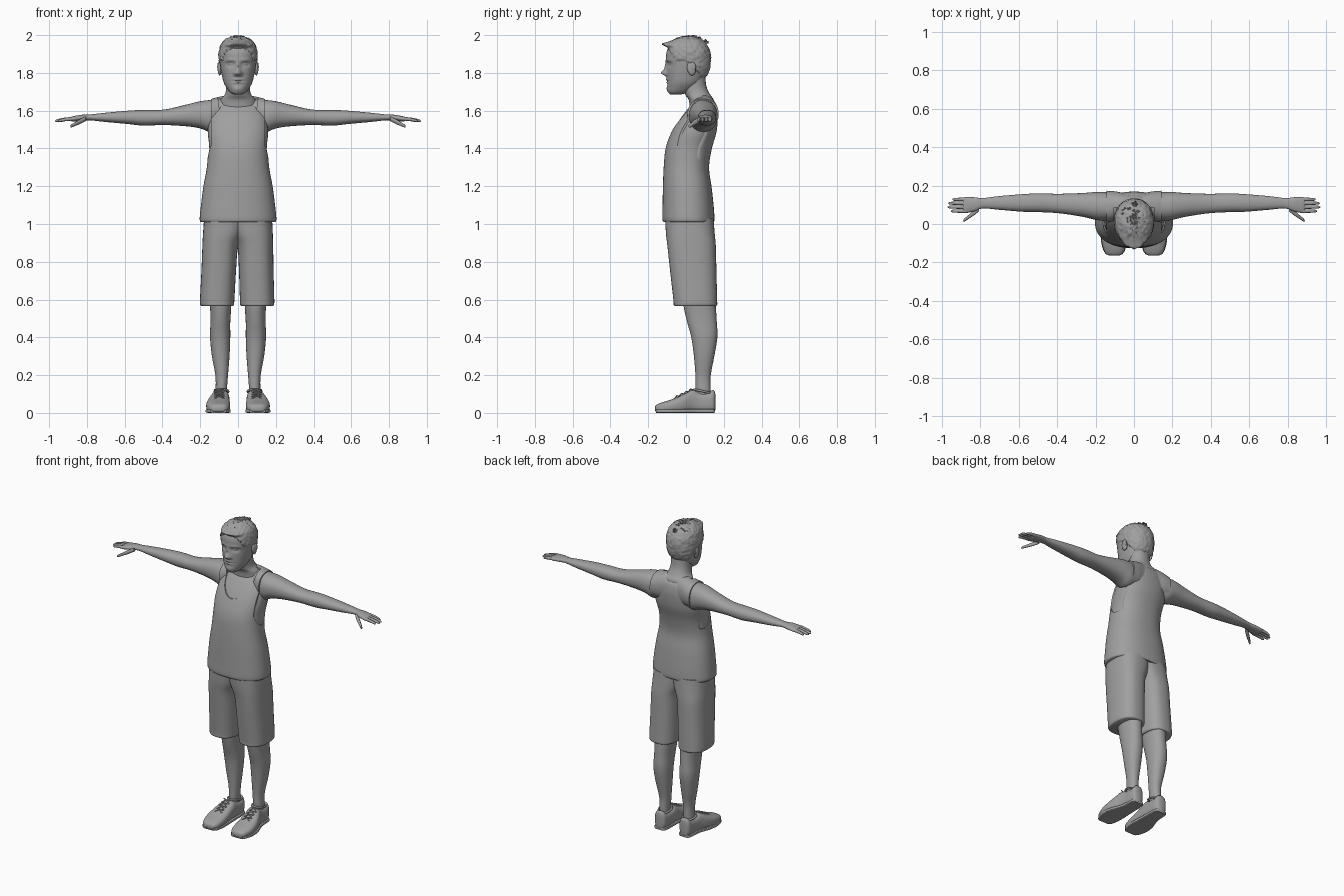
import bpy, bmesh, math, random
from mathutils import Vector, Matrix, noise

random.seed(4)
cube = bpy.data.objects.get("Cube")
if cube:
    bpy.data.objects.remove(cube, do_unlink=True)

grey = bpy.data.materials.new("plain grey")
grey.use_nodes = True
TONE = (0.35, 0.35, 0.35, 1)
grey.diffuse_color = TONE
grey.node_tree.nodes["Principled BSDF"].inputs["Base Color"].default_value = TONE
SIDES = (("left", 1), ("right", -1))


def finish(name, bm, angle=50):
    bmesh.ops.recalc_face_normals(bm, faces=bm.faces)
    mesh = bpy.data.meshes.new(name)
    bm.to_mesh(mesh)
    bm.free()
    ob = bpy.data.objects.new(name, mesh)
    bpy.context.collection.objects.link(ob)
    mesh.materials.append(grey)
    smooth(ob, angle)
    return ob


def smooth(ob, angle=50):
    bpy.ops.object.select_all(action='DESELECT')
    ob.select_set(True)
    bpy.context.view_layer.objects.active = ob
    bpy.ops.object.shade_smooth_by_angle(angle=math.radians(angle))


def spline(rows, steps):
    """Catmull-Rom through the section rows."""
    rows = [Vector(r) for r in rows]
    out = []
    for i in range(len(rows) - 1):
        a, b, c, d = (rows[max(0, min(len(rows) - 1, i + k))] for k in (-1, 0, 1, 2))
        for s in range(steps):
            t = s / steps
            out.append(b + (c - a) * (t / 2) + (a * 2 - b * 5 + c * 4 - d) * (t * t / 2)
                       + (b * 3 - a - c * 3 + d) * (t ** 3 / 2))
    return out + [rows[-1]]


def loft(name, rows, axis, side=1, n=40, steps=4, power=2.2, warp=None, angle=50):
    """Skin rounded sections; a row is position, then low and high of both cross axes."""
    bm = bmesh.new()
    rings = []
    for t, u0, u1, v0, v1 in spline(rows, steps):
        ring = []
        for k in range(n):
            c, s = math.cos(math.tau * k / n), math.sin(math.tau * k / n)
            u = (u0 + u1) / 2 + (u1 - u0) / 2 * math.copysign(abs(c) ** (2 / power), c)
            v = (v0 + v1) / 2 + (v1 - v0) / 2 * math.copysign(abs(s) ** (2 / power), s)
            p = Vector(((t, u, v), (u, t, v), (u, v, t))[axis])
            if warp:
                p = warp(p)
            p.x *= side
            ring.append(bm.verts.new(p))
        rings.append(ring)
    for a, b in zip(rings, rings[1:]):
        for k in range(n):
            bm.faces.new((a[k], a[k - 1], b[k - 1], b[k]))
    bm.faces.new(rings[0])
    bm.faces.new(rings[-1])
    return finish(name, bm, angle)


def even(rows, grow=0):
    """Rows with a half width, made symmetric in x."""
    return [(t, -h - grow, h + grow, lo - grow, hi + grow) for t, h, lo, hi in rows]


def cut(ob, centre, radii, depth, turn):
    """Cut an elliptical hole; the cutter is removed afterwards."""
    bpy.ops.mesh.primitive_cylinder_add(vertices=64, radius=1, depth=depth)
    cutter = bpy.context.object
    cutter.data.transform(Matrix.Translation(centre) @ turn @ Matrix.Diagonal((*radii, 1, 1)))
    mod = ob.modifiers.new("opening", 'BOOLEAN')
    mod.operation, mod.solver, mod.object = 'DIFFERENCE', 'EXACT', cutter
    bpy.context.view_layer.objects.active = ob
    bpy.ops.object.modifier_apply(modifier=mod.name)
    bpy.data.objects.remove(cutter, do_unlink=True)
    smooth(ob, 40)


def tube(name, points, radius):
    curve = bpy.data.curves.new(name, 'CURVE')
    curve.dimensions, curve.bevel_depth, curve.bevel_resolution = '3D', radius, 2
    sp = curve.splines.new('POLY')
    sp.points.add(len(points) - 1)
    for q, p in zip(sp.points, points):
        q.co = (*p, 1)
    curve.materials.append(grey)
    ob = bpy.data.objects.new(name, curve)
    bpy.context.collection.objects.link(ob)


# Torso, tank top and neck
TORSO = [(1.01, .195, -.118, .146), (1.025, .203, -.125, .151), (1.1, .196, -.124, .146),
         (1.2, .183, -.122, .135), (1.3, .165, -.118, .122), (1.4, .159, -.108, .137),
         (1.48, .166, -.08, .16), (1.55, .16, -.042, .168), (1.6, .142, -.005, .166),
         (1.64, .12, .03, .155), (1.66, .08, .05, .13)]
loft("torso_skin", even(TORSO[4:], -.007), 2, n=64, power=2.3)
shirt = loft("tank_top", even(TORSO), 2, n=64, power=2.3)
half = [(.143, .008, .173, 1.5, 1.662), (.1, .018, .17, 1.5, 1.673),
        (.06, .03, .163, 1.5, 1.68), (0, .04, .157, 1.5, 1.675)]
yoke = loft("tank_top_straps", [(-r[0], *r[1:]) for r in half] + half[-2::-1], 0, n=64)
across = Matrix.Rotation(math.pi / 2, 4, 'Y')
along = Matrix.Rotation(math.pi / 2, 4, 'X')
lean = Matrix.Rotation(-.2, 4, 'X')
for side in (1, -1):
    cut(shirt, (side * .343, .055, 1.5), (.16, .105), .4, lean @ across)
for part in (shirt, yoke):
    cut(part, (0, -.2, 1.67), (.105, .165), .57, along)
loft("neck", even([(1.6, .1, .02, .15), (1.655, .095, .015, .148), (1.685, .07, -.004, .128),
                   (1.73, .062, -.018, .108), (1.8, .065, -.02, .1)]), 2)

# Head with sculpted face
HEAD = [(1.685, .018, -.08, -.03), (1.695, .04, -.092, .01), (1.72, .06, -.097, .055),
        (1.75, .076, -.098, .085), (1.79, .086, -.1, .108), (1.83, .093, -.101, .122),
        (1.87, .096, -.105, .126), (1.91, .096, -.103, .122), (1.945, .086, -.088, .106),
        (1.97, .062, -.058, .078), (1.983, .03, -.02, .045), (1.985, .005, .01, .02)]
# x, z, spread in x, spread in z, push forward
BUMPS = [(0, 1.8, .012, .011, .027), (0, 1.828, .009, .02, .012), (.014, 1.793, .007, .007, .008),
         (.04, 1.846, .017, .01, -.011), (.04, 1.867, .022, .007, .004), (0, 1.765, .018, .005, .007),
         (0, 1.75, .016, .005, .006), (0, 1.757, .024, .003, -.004), (0, 1.714, .02, .012, .006)]


def face(p):
    if p.y < -.01:
        for x, z, sx, sz, push in BUMPS:
            dx, dz = (abs(p.x) - x) / sx, (p.z - z) / sz
            p.y -= push * math.exp(-(dx * dx + dz * dz) / 2)
    return p


def hairline(y):
    if y < -.075:
        return 1.935
    if y < .015:
        return 1.86
    return 1.78 if y > .06 else 1.835


def hair_shape(p):
    middle = Vector((0, .01, 1.87))
    line = sum(hairline(p.y + d * .008) for d in (-2, -1, 0, 1, 2)) / 5
    cover = max(-1, min(1, (p.z - line) / .012))
    rough = noise.noise(p * 60) * .004 if cover > 0 else 0
    out = (p - middle).normalized()
    top = max(0, min(1, (p.z - 1.93) / .05))
    p = p + out * (cover * .006 + rough + top * .003)
    dy, dz = (p.y + .1) / .035, (p.z - 1.955) / .014
    p.y -= .04 * math.exp(-dy * dy - dz * dz)
    return p


loft("head", even(HEAD), 2, n=120, steps=9, power=2.2, warp=face)
loft("hair", even(HEAD), 2, n=120, steps=9, power=2.2, warp=hair_shape)

# Loose tufts swept over the crown and fringe
bm = bmesh.new()
for i in range(60):
    a, r = random.uniform(0, math.tau), random.uniform(.1, .9)
    spot = Vector((.075 * r * math.cos(a), .01 + .1 * r * math.sin(a), 1.992 - .04 * r * r))
    aim = Vector((random.uniform(-.6, .6), -1, random.uniform(-.2, .3) - .3 * r * r))
    turn = aim.to_track_quat('Z', 'Y').to_matrix().to_4x4()
    bmesh.ops.create_cone(bm, segments=6, radius1=.007, radius2=.001, depth=.04,
                          matrix=Matrix.Translation(spot) @ turn)
finish("hair_tufts", bm)


def ball(name, place, size, tilt=0):
    bm = bmesh.new()
    bmesh.ops.create_uvsphere(bm, u_segments=24, v_segments=16, radius=1, matrix=Matrix.Translation(place)
                              @ Matrix.Rotation(tilt, 4, 'X') @ Matrix.Diagonal((*size, 1)))
    return finish(name, bm)


# Arms, hands, legs and shoes
ARM = [(0, .046, .15, 1.53, 1.668), (.05, .04, .154, 1.52, 1.672), (.1, .027, .162, 1.5, 1.663),
       (.15, .017, .166, 1.488, 1.656), (.2, .022, .166, 1.506, 1.65), (.27, .038, .161, 1.517, 1.633),
       (.39, .056, .157, 1.524, 1.606), (.5, .062, .159, 1.521, 1.604), (.58, .064, .155, 1.529, 1.6),
       (.7, .074, .145, 1.54, 1.589), (.785, .081, .135, 1.549, 1.58), (.83, .066, .139, 1.546, 1.578),
       (.875, .057, .14, 1.543, 1.57), (.888, .062, .137, 1.548, 1.565)]
SHORTS = [(.565, .018, .184, -.058, .157), (.572, .012, .19, -.065, .165), (.6, .01, .192, -.067, .165),
          (.75, .005, .188, -.084, .161), (.88, -.003, .186, -.098, .158), (.95, -.03, .184, -.106, .152),
          (1.03, -.05, .18, -.11, .145)]
LEG = [(.07, .058, .12, .055, .128), (.13, .058, .118, .051, .13), (.2, .053, .12, .05, .131),
       (.3, .045, .138, .042, .15), (.4, .041, .148, .028, .166), (.48, .041, .146, .006, .163),
       (.56, .036, .148, -.012, .158), (.68, .03, .16, -.03, .15)]
SHOE = [(-.165, .085, .12, .014, .03), (-.158, .064, .142, .005, .042), (-.135, .049, .157, 0, .053),
        (-.09, .042, .168, 0, .067), (-.04, .042, .165, 0, .086), (0, .044, .154, 0, .106),
        (.035, .045, .14, 0, .122), (.07, .046, .132, 0, .11), (.11, .047, .13, 0, .108),
        (.14, .052, .126, 0, .12), (.152, .064, .116, .008, .113), (.156, .08, .1, .02, .09)]
FINGERS = (("index", .067, .952), ("middle", .088, .969), ("ring", .108, .966), ("little", .128, .944))

for word, side in SIDES:
    loft(word + "_arm", ARM, 0, side, steps=5)
    for finger, y, tip in FINGERS:
        span = tip - .865
        loft(f"{word}_{finger}_finger",
             [(.865 + span * f, y - r, y + r, 1.557 - drop - r, 1.557 - drop + r) for f, r, drop in
              ((0, .009, 0), (.3, .0095, .001), (.6, .0085, .004), (.9, .007, .01), (1, .002, .012))],
             0, side, n=14, steps=3)
    loft(word + "_thumb",
         [(.805 + .083 * f, .078 - .062 * f - r, .078 - .062 * f + r, 1.558 - .042 * f - r,
           1.558 - .042 * f + r) for f, r in ((0, .012), (.35, .013), (.7, .01), (.93, .008), (1, .002))],
         0, side, n=16, steps=3)

    # The right trouser leg hangs a little further out
    def hang(p, s=side):
        if s < 0:
            p.x += .01 * max(0, (1 - p.z) / .44)
        return p
    loft(word + "_shorts_leg", SHORTS, 2, side, n=48, power=2.5, warp=hang)
    loft(word + "_leg", LEG, 2, side)
    loft(word + "_shoe", SHOE, 1, side, power=2.7)
    loft(word + "_sole", [(y, a - .003, b + .003, 0, .02) for y, a, b, *_ in SHOE[1:-1]], 1, side, power=6)
    ring = [(side * (.088 + .037 * math.cos(a)), .09 + .047 * math.sin(a), .114 - .01 * math.sin(a))
            for a in (math.tau * k / 24 for k in range(25))]
    tube(word + "_shoe_collar", ring, .006)
    for k in range(4):
        y, z = -.06 + .024 * k, .082 + .0115 * k
        for way in (1, -1):
            tube(f"{word}_lace", [(side * .1 - way * .026, y, z - .006), (side * .1, y + .012, z + .009),
                                  (side * .1 + way * .026, y + .024, z + .006)], .0035)
    ball(word + "_ear", (side * .097, .028, 1.822), (.011, .022, .036), .2)
    ball(word + "_ear_rim", (side * .103, .036, 1.833), (.007, .016, .024), .2)
    ball(word + "_eye", (side * .04, -.073, 1.845), (.015, .013, .008))
